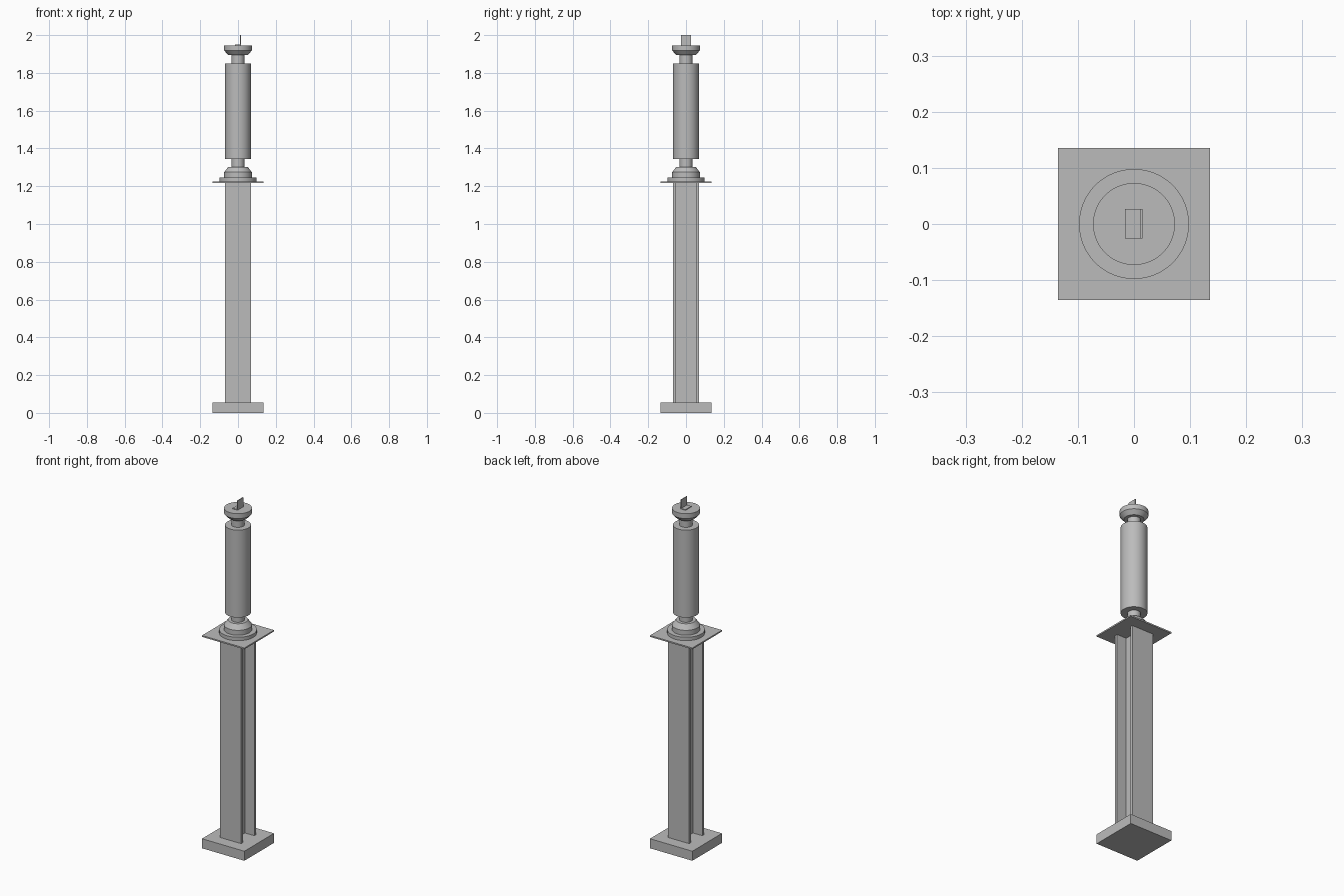
import bpy, bmesh
from math import radians

cube = bpy.data.objects.get("Cube")
if cube:
    bpy.data.objects.remove(cube, do_unlink=True)

steel = bpy.data.materials.new("grey_steel")
steel.use_nodes = True
GREY = (0.5, 0.5, 0.5, 1)
steel.diffuse_color = GREY
steel.node_tree.nodes["Principled BSDF"].inputs["Base Color"].default_value = GREY


def finish(name, bm):
    bmesh.ops.recalc_face_normals(bm, faces=bm.faces)
    mesh = bpy.data.meshes.new(name)
    bm.to_mesh(mesh)
    bm.free()
    mesh.materials.append(steel)
    obj = bpy.data.objects.new(name, mesh)
    bpy.context.collection.objects.link(obj)
    return obj


def extrude(name, outline, z0, z1):
    """Prism standing on an x-y outline."""
    bm = bmesh.new()
    face = bm.faces.new([bm.verts.new((x, y, z0)) for x, y in outline])
    top = bmesh.ops.extrude_face_region(bm, geom=[face])["geom"]
    verts = [v for v in top if isinstance(v, bmesh.types.BMVert)]
    bmesh.ops.translate(bm, verts=verts, vec=(0, 0, z1 - z0))
    return finish(name, bm)


def rect(x0, x1, y0, y1):
    return [(x0, y0), (x1, y0), (x1, y1), (x0, y1)]


def lathe(name, profile, sides=64):
    """Solid of revolution from (radius, z) points, capped at both ends."""
    bm = bmesh.new()
    pts = [(0, profile[0][1])] + profile + [(0, profile[-1][1])]
    verts = [bm.verts.new((r, 0, z)) for r, z in pts]
    edges = [bm.edges.new(pair) for pair in zip(verts, verts[1:])]
    bmesh.ops.spin(bm, geom=verts + edges, cent=(0, 0, 0), axis=(0, 0, 1),
                   angle=radians(360), steps=sides, use_duplicate=False)
    bmesh.ops.remove_doubles(bm, verts=bm.verts, dist=1e-5)
    obj = finish(name, bm)
    bpy.ops.object.select_all(action="DESELECT")
    bpy.context.view_layer.objects.active = obj
    obj.select_set(True)
    bpy.ops.object.shade_smooth_by_angle(angle=radians(25))
    return obj


# Footing and mounting plate
P = 0.135
extrude("footing", rect(-P, P, -P, P), 0, 0.055)
extrude("mounting_plate", rect(-P, P, -P, P), 1.218, 1.226)

# H-section column: flanges face front and back
W, F, T = 0.068, 0.052, 0.008
half = [(-W, -W), (W, -W), (W, -F), (T, -F), (T, F), (W, F)]
extrude("column", half + [(-x, -y) for x, y in half], 0.055, 1.218)

# Insulator stack
lathe("base_flange", [(0.098, 1.226), (0.098, 1.246)])
lathe("lower_cap", [(0.073, 1.246), (0.073, 1.274), (0.052, 1.302)])
lathe("lower_neck", [(0.034, 1.302), (0.034, 1.345)])
lathe("insulator_body", [(0.068, 1.345), (0.068, 1.849)])
lathe("upper_neck", [(0.034, 1.849), (0.034, 1.895)])
lathe("upper_cap", [(0.052, 1.895), (0.073, 1.918), (0.073, 1.946)])

# L-shaped terminal on top
extrude("terminal_foot", rect(-0.016, 0.015, -0.026, 0.027), 1.946, 1.95)
extrude("terminal_blade", rect(0.011, 0.015, -0.026, 0.027), 1.95, 2.0)
